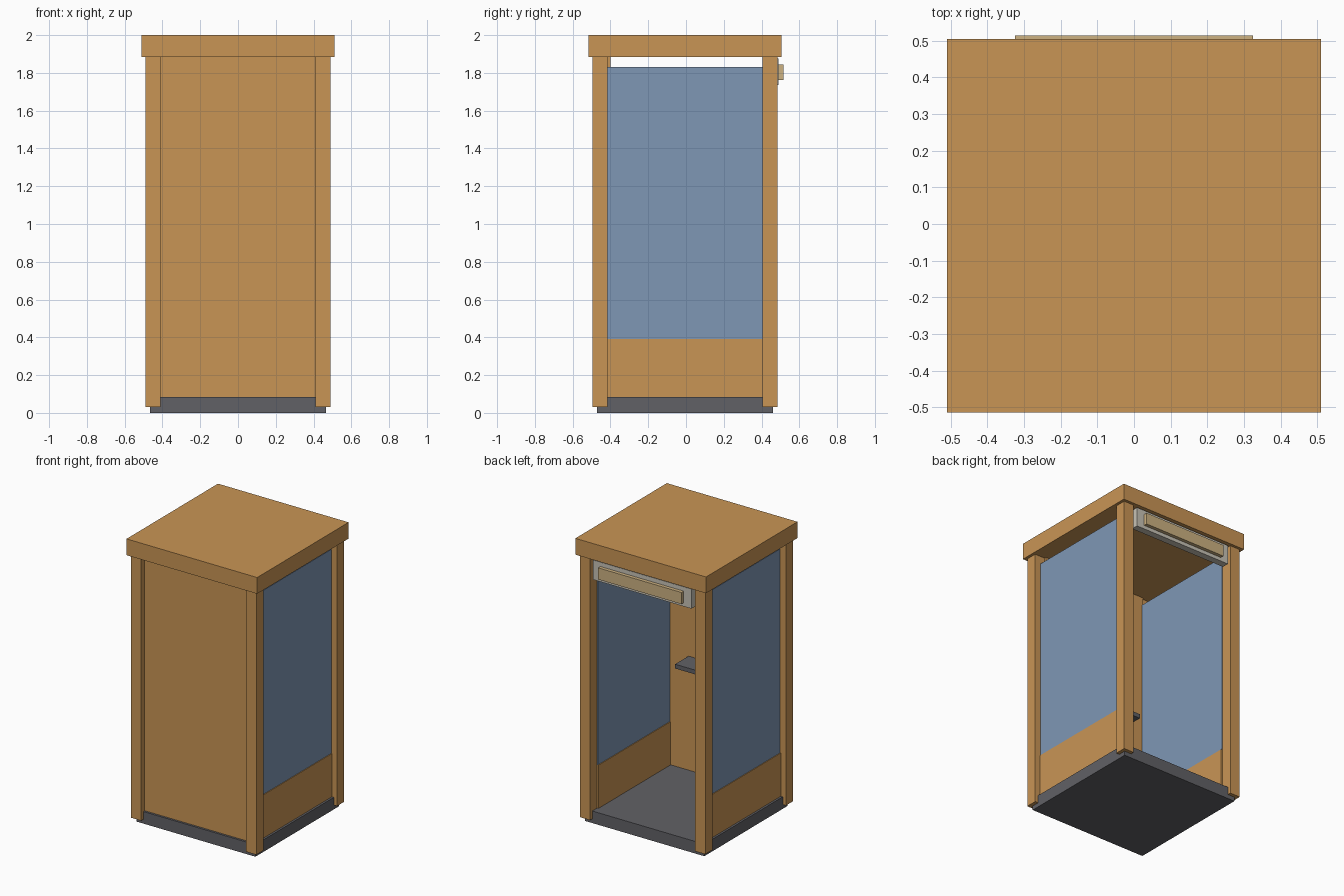
import bpy

if "Cube" in bpy.data.objects:
    bpy.data.objects.remove(bpy.data.objects["Cube"])


def srgb(r, g, b):
    conv = lambda c: c / 12.92 if c <= 0.04045 else ((c + 0.055) / 1.055) ** 2.4
    return tuple(conv(v / 255) for v in (r, g, b)) + (1.0,)


def material(name, rgb):
    m = bpy.data.materials.new(name)
    m.diffuse_color = srgb(*rgb)
    m.use_nodes = True
    m.node_tree.nodes["Principled BSDF"].inputs["Base Color"].default_value = m.diffuse_color
    return m


wood = material("warm_wood", (201, 149, 85))
grey = material("dark_grey", (97, 97, 102))
glass = material("blue_glass", (127, 151, 181))
pale = material("pale_grey", (200, 195, 183))
tan = material("tan_sign", (205, 178, 130))


def box(name, x, y, z, mat):
    """Box from (min, max) ranges on each axis."""
    verts = [(a, b, c) for a in x for b in y for c in z]
    faces = [(0, 1, 3, 2), (4, 6, 7, 5), (0, 4, 5, 1),
             (2, 3, 7, 6), (0, 2, 6, 4), (1, 5, 7, 3)]
    me = bpy.data.meshes.new(name)
    me.from_pydata(verts, [], faces)
    me.materials.append(mat)
    ob = bpy.data.objects.new(name, me)
    bpy.context.collection.objects.link(ob)
    return ob


# Floor slab and roof
box("floor_base", (-0.465, 0.465), (-0.47, 0.46), (0, 0.085), grey)
box("roof", (-0.51, 0.51), (-0.515, 0.505), (1.885, 2.0), wood)

# Closed front wall with its inner shelf
box("front_wall", (-0.41, 0.41), (-0.455, -0.40), (0.085, 1.885), wood)
box("shelf", (-0.26, 0.26), (-0.40, -0.25), (0.86, 0.89), grey)

# Corner posts, lower side panels and side windows
for side, s in (("left", -1), ("right", 1)):
    px = sorted((s * 0.41, s * 0.49))
    box(side + "_front_post", px, (-0.495, -0.415), (0.03, 1.885), wood)
    box(side + "_back_post", px, (0.405, 0.485), (0.03, 1.885), wood)
    wx = sorted((s * 0.40, s * 0.45))
    box(side + "_lower_panel", wx, (-0.415, 0.405), (0.085, 0.39), wood)
    gx = sorted((s * 0.405, s * 0.445))
    box(side + "_window", gx, (-0.415, 0.405), (0.39, 1.83), glass)

# Sign box above the open back
box("sign_housing", (-0.385, 0.385), (0.44, 0.49), (1.737, 1.875), pale)
box("sign_plate", (-0.325, 0.325), (0.485, 0.515), (1.763, 1.845), tan)
